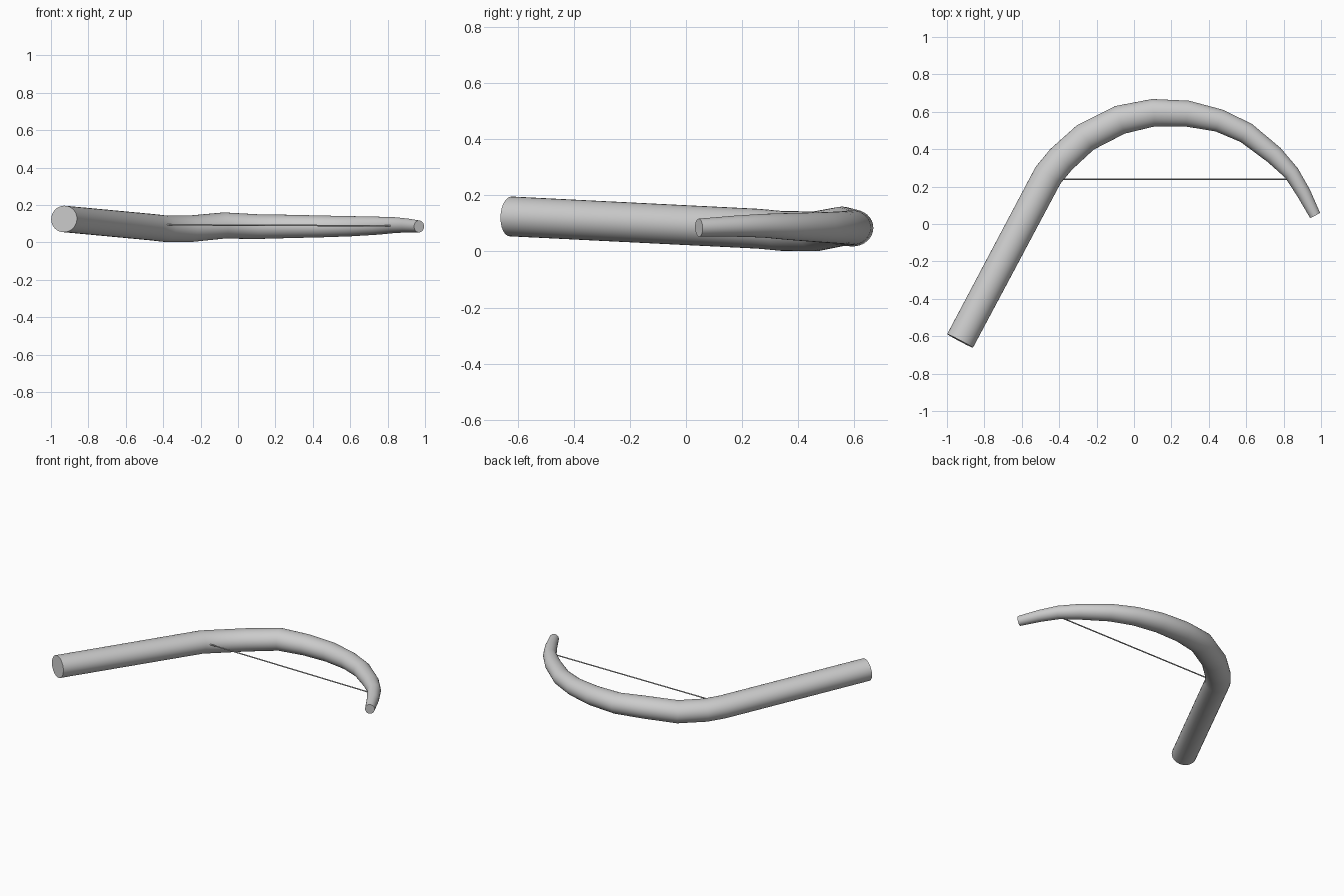
import bpy, bmesh, math
from mathutils import Vector

if "Cube" in bpy.data.objects:
    bpy.data.objects.remove(bpy.data.objects["Cube"])

SIDES = 32


def sweep(name, stations, sides):
    """Tube through stations (x, y, z, horizontal radius, vertical radius)."""
    bm = bmesh.new()
    pts = [Vector(s[:3]) for s in stations]
    rings = []
    for i, (p, s) in enumerate(zip(pts, stations)):
        dirs = []
        if i > 0:
            dirs.append((p - pts[i - 1]).normalized())
        if i < len(pts) - 1:
            dirs.append((pts[i + 1] - p).normalized())
        t = sum(dirs, Vector()).normalized()
        side = t.cross(Vector((0, 0, 1))).normalized()
        up = side.cross(t)
        ring = []
        for k in range(sides):
            a = 2 * math.pi * k / sides
            ring.append(bm.verts.new(p + side * s[3] * math.cos(a) + up * s[4] * math.sin(a)))
        rings.append(ring)
    for a, b in zip(rings, rings[1:]):
        for k in range(sides):
            n = (k + 1) % sides
            bm.faces.new((a[k], a[n], b[n], b[k]))
    bm.faces.new(rings[0])
    bm.faces.new(rings[-1])
    bmesh.ops.recalc_face_normals(bm, faces=bm.faces)
    me = bpy.data.meshes.new(name)
    bm.to_mesh(me)
    bm.free()
    ob = bpy.data.objects.new(name, me)
    bpy.context.collection.objects.link(ob)
    bpy.ops.object.select_all(action='DESELECT')
    ob.select_set(True)
    bpy.context.view_layer.objects.active = ob
    bpy.ops.object.shade_smooth_by_angle(angle=math.radians(35))
    return ob


# Straight grip flowing into a tapering curved arm
sweep("curved_staff", [
    (-0.93, -0.625, 0.125, 0.078, 0.071),
    (-0.46, 0.26, 0.081, 0.080, 0.071),
    (-0.39, 0.345, 0.073, 0.080, 0.071),
    (-0.26, 0.463, 0.072, 0.079, 0.071),
    (-0.075, 0.557, 0.090, 0.078, 0.070),
    (0.104, 0.595, 0.084, 0.0735, 0.066),
    (0.286, 0.590, 0.085, 0.0695, 0.062),
    (0.455, 0.553, 0.085, 0.061, 0.058),
    (0.600, 0.487, 0.086, 0.057, 0.054),
    (0.749, 0.369, 0.089, 0.051, 0.048),
    (0.842, 0.273, 0.092, 0.042, 0.042),
    (0.907, 0.166, 0.090, 0.038, 0.037),
    (0.968, 0.046, 0.085, 0.030, 0.032),
], SIDES)

# Thin cord spanning the bend
sweep("cord", [
    (-0.42, 0.24, 0.094, 0.004, 0.004),
    (0.84, 0.24, 0.088, 0.004, 0.004),
], 8)
